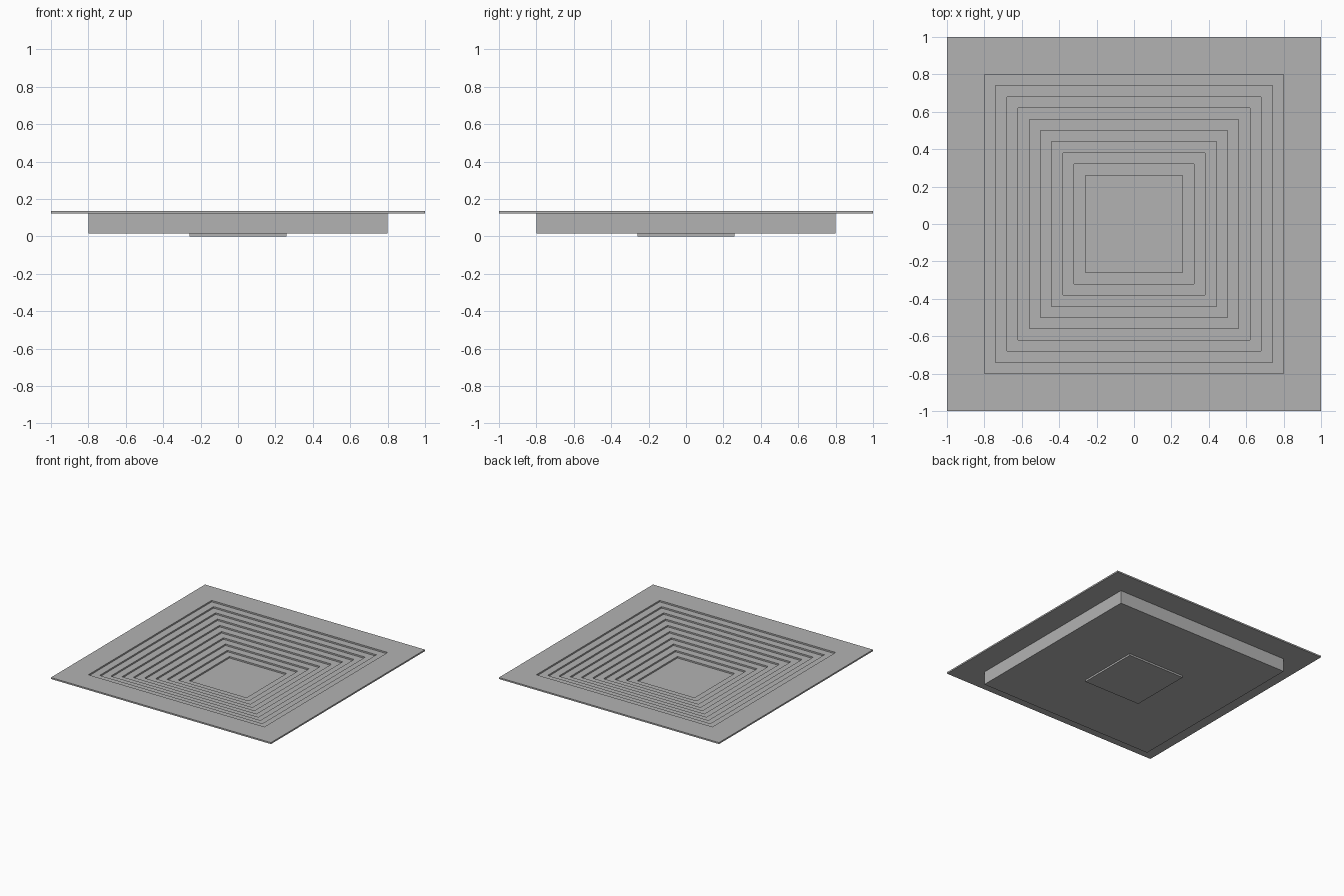
import bpy
import bmesh

cube = bpy.data.objects.get("Cube")
if cube:
    bpy.data.objects.remove(cube, do_unlink=True)

STEPS = 10        # drops from the rim to the floor
TREAD = 0.06      # width of each step
RISER = 0.0123    # height of each step, also the sheet thickness
FLOOR = 0.26      # half width of the floor
TOP = RISER * (STEPS + 1)
WELL = FLOOR + TREAD * (STEPS - 1)

# One plain grey for everything
grey = bpy.data.materials.new("plain grey")
grey.use_nodes = True
colour = (0.45, 0.45, 0.45, 1)
grey.diffuse_color = colour
grey.node_tree.nodes["Principled BSDF"].inputs["Base Color"].default_value = colour


def square_sweep(name, profile):
    """Join square loops of (half width, height) into a closed solid."""
    bm = bmesh.new()
    loops = [[bm.verts.new((sx * h, sy * h, z))
              for sx, sy in ((-1, -1), (1, -1), (1, 1), (-1, 1))]
             for h, z in profile]
    for a, b in zip(loops, loops[1:]):
        for i in range(4):
            j = (i + 1) % 4
            bm.faces.new((a[i], a[j], b[j], b[i]))
    bm.faces.new(loops[0])
    bm.faces.new(loops[-1])
    bmesh.ops.recalc_face_normals(bm, faces=bm.faces)
    mesh = bpy.data.meshes.new(name)
    bm.to_mesh(mesh)
    bm.free()
    mesh.materials.append(grey)
    obj = bpy.data.objects.new(name, mesh)
    bpy.context.collection.objects.link(obj)
    return obj


# Stairs climbing outward from the sunken floor
profile = []
for i in range(STEPS):
    half = FLOOR + TREAD * i
    profile += [(half, RISER * (i + 1)), (half, RISER * (i + 2))]

# Wide thin rim, outer wall, flat underside and the floor slab below it
profile += [(1, TOP), (1, TOP - RISER), (WELL, TOP - RISER),
            (WELL, RISER * 1.2), (FLOOR, RISER * 1.2), (FLOOR, 0)]

square_sweep("stepped_basin", profile)
